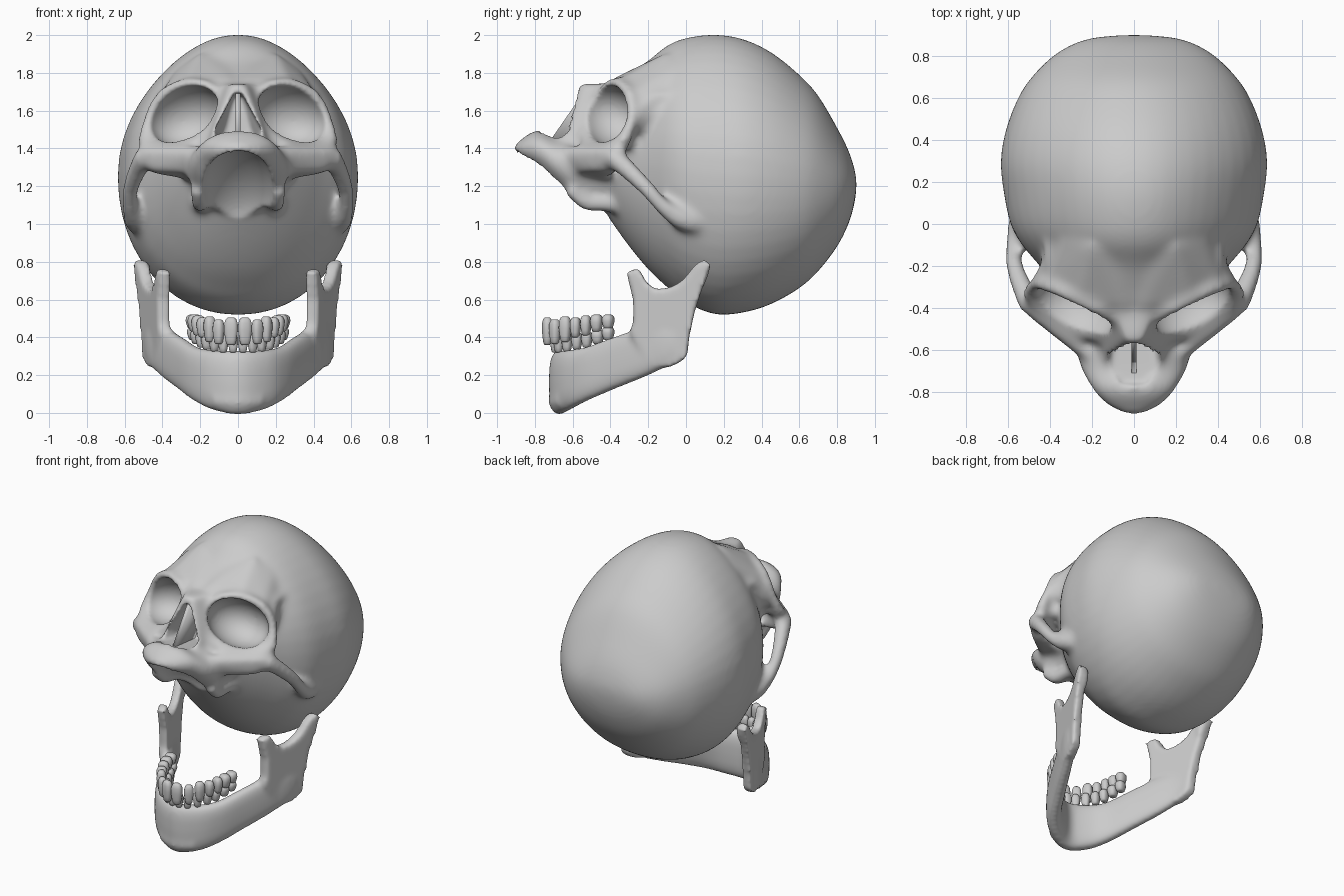
import bpy, bmesh, math
from mathutils import Vector, Matrix

if "Cube" in bpy.data.objects:
    bpy.data.objects.remove(bpy.data.objects["Cube"])


def spline(pts, n=6):
    """Catmull-Rom interpolation of tuples of any length."""
    out = []
    for i in range(len(pts) - 1):
        a, b, c, d = pts[max(i - 1, 0)], pts[i], pts[i + 1], pts[min(i + 2, len(pts) - 1)]
        for k in range(n):
            t = k / n
            out.append(tuple(q + .5 * t * (r - p + t * (2*p - 5*q + 4*r - s + t * (3*(q - r) + s - p)))
                             for p, q, r, s in zip(a, b, c, d)))
    return out + [tuple(pts[-1])]


def loft(bm, rings):
    vr = [[bm.verts.new(p) for p in r] for r in rings]
    n = len(vr[0])
    for a, b in zip(vr, vr[1:]):
        for i in range(n):
            bm.faces.new((a[i], a[(i + 1) % n], b[(i + 1) % n], b[i]))
    bm.faces.new(vr[0])
    bm.faces.new(vr[-1])


def oval(n, e):
    """Unit superellipse points."""
    for i in range(n):
        a = 2 * math.pi * i / n
        c, s = math.cos(a), math.sin(a)
        yield math.copysign(abs(c) ** (2 / e), c), math.copysign(abs(s) ** (2 / e), s)


def body(bm, stations, e, taper):
    """Loft along y; stations are (y, z bottom, z top, half width); upper half narrows by taper."""
    loft(bm, [[(w * c * (1 - taper * max(s, 0) ** 2), y, (lo + hi) / 2 + (hi - lo) / 2 * s)
               for c, s in oval(48, e)] for y, lo, hi, w in spline(stations, 4)])


def tube(bm, pts, s):
    """Round tube through (x, y, z, radius) points, x multiplied by s."""
    p = spline(pts, 5)
    rings = []
    for i, q in enumerate(p):
        t = Vector(p[min(i + 1, len(p) - 1)][:3]) - Vector(p[max(i - 1, 0)][:3])
        u = t.orthogonal() if i == 0 else u - t * (u.dot(t) / t.length_squared)
        u.normalize()
        v = t.normalized().cross(u)
        ring = [Vector(q[:3]) + q[3] * (c * u + d * v) for c, d in oval(12, 2)]
        rings.append([(s * r.x, r.y, r.z) for r in ring])
    loft(bm, rings)


def hull(bm, pts, together=False):
    """Convex block on both sides, or one block across the middle."""
    groups = [[(s * x, y, z) for x, y, z in pts] for s in (1, -1)]
    for g in [groups[0] + groups[1]] if together else groups:
        r = bmesh.ops.convex_hull(bm, input=[bm.verts.new(p) for p in g])
        inner = [v for v in r['geom_interior'] if isinstance(v, bmesh.types.BMVert)]
        bmesh.ops.delete(bm, geom=inner, context='VERTS')


def finish(bm, name):
    bmesh.ops.recalc_face_normals(bm, faces=bm.faces)
    for f in bm.faces:
        f.smooth = True
    me = bpy.data.meshes.new(name)
    bm.to_mesh(me)
    bm.free()
    ob = bpy.data.objects.new(name, me)
    bpy.context.collection.objects.link(ob)
    return ob


def ellipsoid(name, centre, u, v, radii):
    u = Vector(u).normalized()
    v = Vector(v)
    v = (v - u * u.dot(v)).normalized()
    w = u.cross(v)
    m = Matrix.Translation(centre) @ Matrix((u, v, w)).transposed().to_4x4() @ Matrix.Diagonal((*radii, 1))
    bm = bmesh.new()
    bmesh.ops.create_uvsphere(bm, u_segments=40, v_segments=24, radius=1, matrix=m)
    return finish(bm, name)


def fuse(ob, voxel, smooth, cutters=()):
    def remesh(size, it):
        r = ob.modifiers.new("fuse", 'REMESH')
        r.mode, r.voxel_size, r.use_smooth_shade = 'VOXEL', size, True
        m = ob.modifiers.new("soften", 'SMOOTH')
        m.factor, m.iterations = .5, it
    remesh(voxel, smooth)
    for c in cutters:
        b = ob.modifiers.new("cut", 'BOOLEAN')
        b.operation, b.object, b.solver = 'DIFFERENCE', c, 'EXACT'
        c.hide_render = True
    if cutters:
        remesh(voxel * .75, 6)
    bpy.context.view_layer.objects.active = ob
    for m in list(ob.modifiers):
        bpy.ops.object.modifier_apply(modifier=m.name)
    for c in cutters:
        bpy.data.objects.remove(c)


# Braincase
bm = bmesh.new()
body(bm, [(-.45, 1.1, 1.7, .2), (-.4, 1.02, 1.75, .28), (-.3, .88, 1.805, .37), (-.2, .76, 1.865, .45),
          (-.1, .665, 1.945, .535), (0, .585, 1.985, .59), (.15, .522, 2.003, .622), (.3, .53, 1.98, .637),
          (.45, .575, 1.91, .612), (.6, .66, 1.79, .555), (.7, .75, 1.68, .49), (.8, .88, 1.51, .39),
          (.86, 1.0, 1.39, .29), (.89, 1.1, 1.3, .19), (.902, 1.18, 1.24, .06)], 2.1, .2)
# Upper jaw
body(bm, [(-.915, 1.39, 1.415, .035), (-.87, 1.345, 1.45, .12), (-.82, 1.31, 1.485, .175),
          (-.77, 1.27, 1.497, .21), (-.7, 1.2, 1.47, .25), (-.6, 1.11, 1.47, .27),
          (-.5, 1.065, 1.48, .25), (-.38, 1.05, 1.55, .27)], 2.1, .1)
# Nose bridge
hull(bm, [(.1, -.4, 1.74), (.2, -.5, 1.4), (.14, -.66, 1.45), (.035, -.56, 1.745), (.05, -.42, 1.74)], True)
# Forehead edge above the eye sockets
hull(bm, [(.03, -.41, 1.76), (.27, -.35, 1.765), (.41, -.28, 1.69), (.43, -.21, 1.6), (.06, -.22, 1.845),
          (.2, -.1, 1.91), (.33, -.08, 1.81), (.41, -.03, 1.69), (.47, -.27, 1.5), (.4, -.2, 1.45)])
# Eye socket blocks and cheekbones
rim = [(.1, -.46, 1.62, .03), (.14, -.43, 1.72, .03), (.27, -.36, 1.745, .03), (.4, -.3, 1.68, .035),
       (.475, -.29, 1.55, .03), (.48, -.35, 1.42, .045), (.34, -.46, 1.385, .05), (.16, -.53, 1.47, .035)]
hull(bm, [p[:3] for p in rim] + [(.1, -.3, 1.7), (.15, -.3, 1.4), (.4, -.23, 1.62), (.4, -.27, 1.4)])
hull(bm, [(.3, -.54, 1.39), (.24, -.61, 1.27), (.47, -.46, 1.28), (.51, -.33, 1.3), (.52, -.43, 1.39),
          (.5, -.33, 1.42), (.26, -.42, 1.23), (.42, -.38, 1.26), (.2, -.63, 1.42), (.18, -.7, 1.38)])
for s in (1, -1):
    tube(bm, rim + rim[:1], s)
    # Cheek arch
    tube(bm, [(.49, -.39, 1.36, .06), (.535, -.3, 1.28, .052), (.57, -.2, 1.18, .045),
              (.57, -.12, 1.09, .045), (.55, -.03, 1.03, .06), (.53, .06, 1.0, .06)], s)
    # Temple ridge
    tube(bm, [(.45, -.26, 1.56, .035), (.415, -.2, 1.65, .03), (.405, -.1, 1.68, .025),
              (.41, .05, 1.67, .015)], s)
    # Plates behind the palate
    tube(bm, [(.22, -.62, 1.19, .04), (.205, -.53, 1.115, .045), (.2, -.45, 1.11, .045), (.19, -.33, 1.1, .05)], s)
skull = finish(bm, "cranium")

# Cutters: eye sockets, palate, nose opening
cut = [ellipsoid("socket_cutter", (s * .28, -.4, 1.575), (s * .35, .15, -.145), (-s * .05, .14, .37),
                 (.204, .152, .19)) for s in (1, -1)]
cut.append(ellipsoid("palate_cutter", (0, -.66, 1.165), (1, 0, 0), (0, -.73, .68), (.188, .32, .15)))
bm = bmesh.new()
hull(bm, [(.02, -.68, 1.71), (.02, -.45, 1.68), (.09, -.78, 1.53), (.05, -.76, 1.46), (.115, -.68, 1.45),
          (.09, -.48, 1.43), (.122, -.6, 1.5)], True)
cut.append(finish(bm, "nose_cutter"))
fuse(skull, .017, 14, cut)

# Nasal septum
bm = bmesh.new()
hull(bm, [(.012, -.45, 1.7), (.012, -.54, 1.7), (.012, -.72, 1.44), (.012, -.45, 1.4)], True)
finish(bm, "nasal_septum")

# Lower jaw: curved body as (x, y, z bottom, z top, half thickness)
bm = bmesh.new()
half = [(.13, -.62, .015, .335, .055), (.22, -.53, .06, .35, .05), (.3, -.39, .12, .4, .048),
        (.38, -.24, .18, .45, .045), (.44, -.12, .235, .47, .04), (.465, -.05, .275, .46, .035)]
path = spline([(-p[0], *p[1:]) for p in half[::-1]] + [(0, -.672, -.01, .33, .055)] + half, 5)
rings = []
for i, (x, y, lo, hi, t) in enumerate(path):
    a, b = path[max(i - 1, 0)], path[min(i + 1, len(path) - 1)]
    n = Vector((a[1] - b[1], b[0] - a[0])).normalized()
    rings.append([(x + n.x * t * c, y + n.y * t * c, (lo + hi) / 2 + (hi - lo) / 2 * d)
                  for c, d in oval(20, 2.8)])
loft(bm, rings)
# Rising branches with both jaw processes
prof = [(-.18, .25), (-.09, .24), (-.02, .275), (.01, .31), (.015, .39), (.045, .53), (.08, .64), (.13, .78),
        (.1, .815), (.05, .785), (-.02, .7), (-.08, .665), (-.16, .655), (-.21, .69), (-.25, .77),
        (-.315, .745), (-.3, .68), (-.28, .6), (-.28, .48), (-.3, .42)]
for s in (1, -1):
    loft(bm, [[(s * (.478 + .32 * y + .015 * (z - .3) + d), y, z) for y, z in prof] for d in (-.034, .034)])
    tube(bm, [(.49, .07, .68, .03), (.502, .09, .765, .04), (.507, .1, .785, .03)], s)
# Chin boss
tube(bm, [(-.12, -.64, .07, .05), (0, -.675, .06, .055), (.12, -.64, .07, .05)], 1)
fuse(finish(bm, "lower_jaw"), .013, 14)


# Teeth rows: (x, y, z bottom, z top, width, depth)
def teeth(name, row):
    for i, (x, y, lo, hi, w, d) in enumerate(row):
        for s, side in ((1, "right"), (-1, "left")):
            a = math.atan2(x * 1.1, -(y + .55)) if y < -.62 else math.radians(72)
            bm = bmesh.new()
            rings = []
            for k, f in ((0, .5), (.06, .75), (.25, .9), (.55, 1.08), (.8, 1.02), (.94, .8), (1, .5)):
                rings.append([(s * (x + math.cos(a) * w * c * f + math.sin(a) * d * e * f),
                               y + math.sin(a) * w * c * f - math.cos(a) * d * e * f,
                               lo + (hi - lo) * k) for c, e in oval(14, 2.7)])
            loft(bm, rings)
            finish(bm, f"{name}_{side}_{i + 1}")


teeth("upper_tooth", [(.037, -.735, .36, .505, .035, .025), (.103, -.695, .365, .495, .029, .025),
                      (.15, -.64, .375, .51, .03, .028), (.185, -.585, .4, .505, .026, .032),
                      (.21, -.53, .41, .515, .026, .034), (.228, -.473, .43, .52, .03, .036),
                      (.238, -.412, .445, .52, .029, .036)])
teeth("lower_tooth", [(.026, -.695, .32, .42, .025, .022), (.078, -.675, .32, .42, .025, .022),
                      (.125, -.63, .325, .425, .026, .025), (.163, -.578, .335, .425, .026, .03),
                      (.19, -.525, .345, .43, .026, .032), (.215, -.468, .365, .44, .03, .035),
                      (.232, -.412, .385, .455, .029, .035)])
